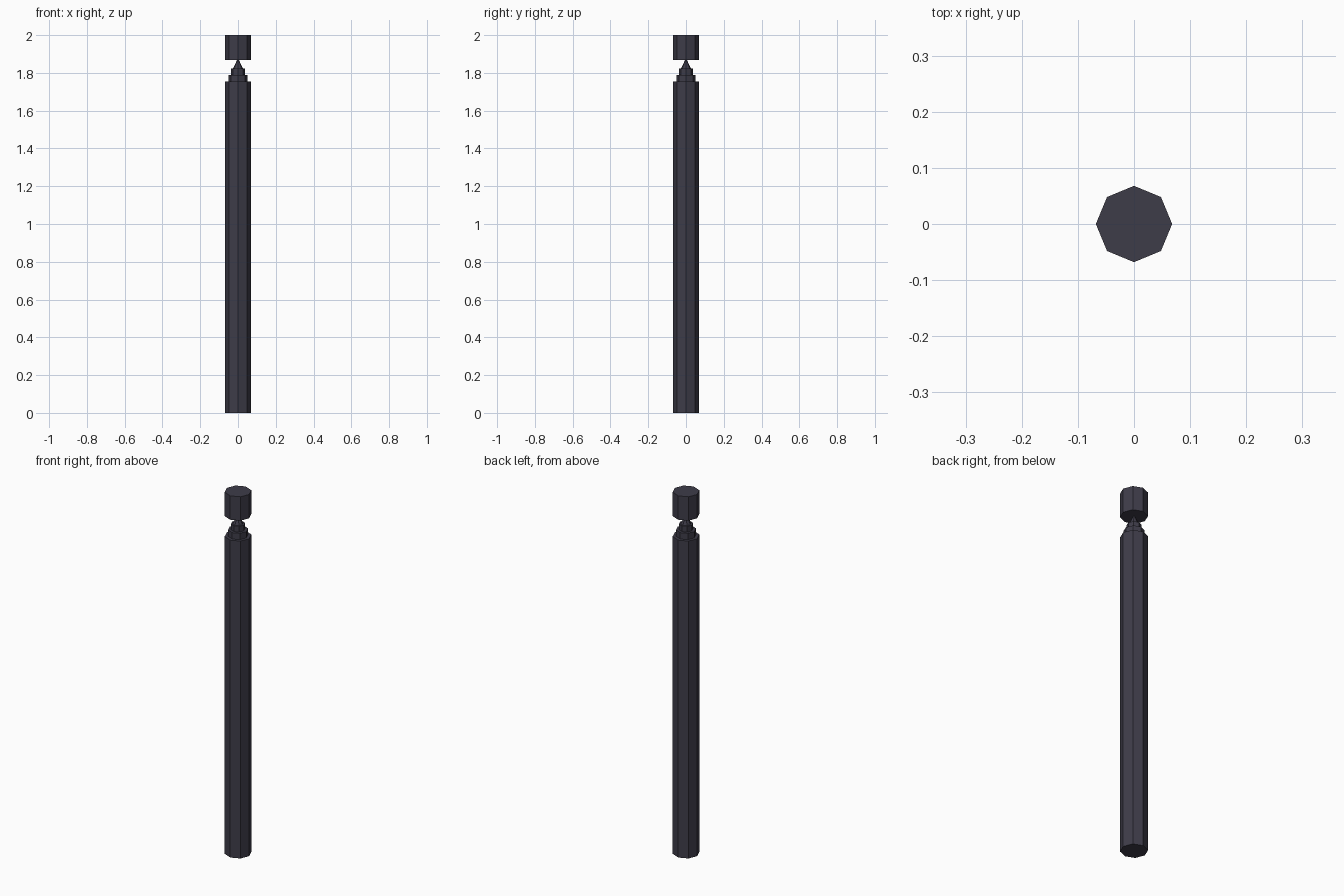
import bpy, math

if "Cube" in bpy.data.objects:
    bpy.data.objects.remove(bpy.data.objects["Cube"])

# single dark slate colour
slate = bpy.data.materials.new("dark_slate")
slate.diffuse_color = (0.048, 0.045, 0.066, 1)
slate.use_nodes = True
slate.node_tree.nodes["Principled BSDF"].inputs["Base Color"].default_value = slate.diffuse_color

SIDES = 8


def prism(name, r_low, r_high, z_low, z_high):
    """Eight-sided prism or frustum with corners on the x and y axes."""
    rings = [(r_low, z_low), (r_high, z_high)]
    verts = [(r * math.cos(i * math.tau / SIDES), r * math.sin(i * math.tau / SIDES), z)
             for r, z in rings for i in range(SIDES)]
    faces = [(i, (i + 1) % SIDES, SIDES + (i + 1) % SIDES, SIDES + i) for i in range(SIDES)]
    faces += [tuple(reversed(range(SIDES))), tuple(range(SIDES, 2 * SIDES))]
    mesh = bpy.data.meshes.new(name)
    mesh.from_pydata(verts, [], faces)
    mesh.materials.append(slate)
    obj = bpy.data.objects.new(name, mesh)
    bpy.context.collection.objects.link(obj)
    return obj


# long post
prism("post", 0.068, 0.068, 0.0, 1.755)

# stepped neck
prism("lower_step", 0.051, 0.051, 1.755, 1.79)
prism("middle_step", 0.036, 0.036, 1.79, 1.822)
prism("neck_cone", 0.027, 0.005, 1.822, 1.868)

# cap resting on the neck tip
prism("cap", 0.068, 0.068, 1.868, 2.0)
